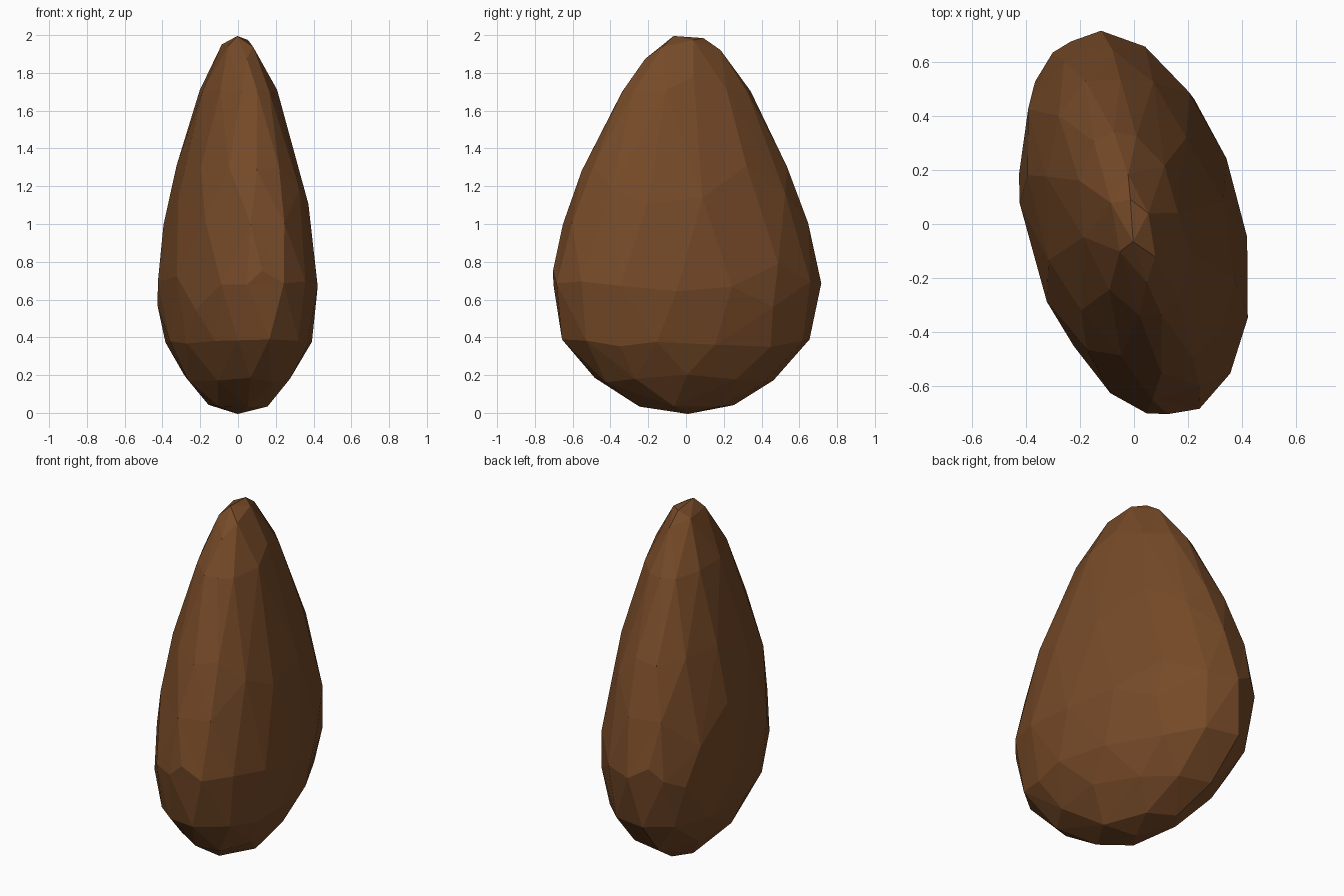
import bpy, bmesh, math
from mathutils import Matrix

if "Cube" in bpy.data.objects:
    bpy.data.objects.remove(bpy.data.objects["Cube"])

# Half-width profile along the long axis of the cross-section: (z, radius)
PROFILE = [(0, 0), (0.005, 0.08), (0.03, 0.22), (0.055, 0.28), (0.12, 0.39),
           (0.2, 0.495), (0.35, 0.63), (0.45, 0.672), (0.6, 0.703), (0.75, 0.703),
           (1.0, 0.648), (1.3, 0.54), (1.6, 0.394), (1.75, 0.31), (1.87, 0.218),
           (1.96, 0.12), (1.99, 0.06), (2.0, 0)]
LONG, SHORT, TURN = 0.716 / 0.70, 0.391 / 0.70, math.radians(14.6)


def radius(z):
    for (z0, r0), (z1, r1) in zip(PROFILE, PROFILE[1:]):
        if z <= z1:
            return r0 + (r1 - r0) * (z - z0) / (z1 - z0)
    return 0.0


brown = bpy.data.materials.new("seed brown")
brown.diffuse_color = (0.18, 0.068, 0.021, 1)
brown.use_nodes = True
brown.node_tree.nodes["Principled BSDF"].inputs["Base Color"].default_value = brown.diffuse_color

# Seed body: sphere pulled onto a flattened teardrop
bm = bmesh.new()
bmesh.ops.create_icosphere(bm, subdivisions=5, radius=1)
for v in bm.verts:
    z = min(2.0, max(0.0, v.co.z + 1))
    flat = math.hypot(v.co.x, v.co.y)
    k = radius(z) / flat if flat > 1e-4 else 0
    v.co = (v.co.x * k * SHORT, v.co.y * k * LONG, z)
bm.transform(Matrix.Rotation(TURN, 4, 'Z'))
mesh = bpy.data.meshes.new("seed")
bm.to_mesh(mesh)
bm.free()
seed = bpy.data.objects.new("seed", mesh)
bpy.context.collection.objects.link(seed)
mesh.materials.append(brown)

# Coarse irregular flat facets
dec = seed.modifiers.new("facets", 'DECIMATE')
dec.ratio = 0.035
